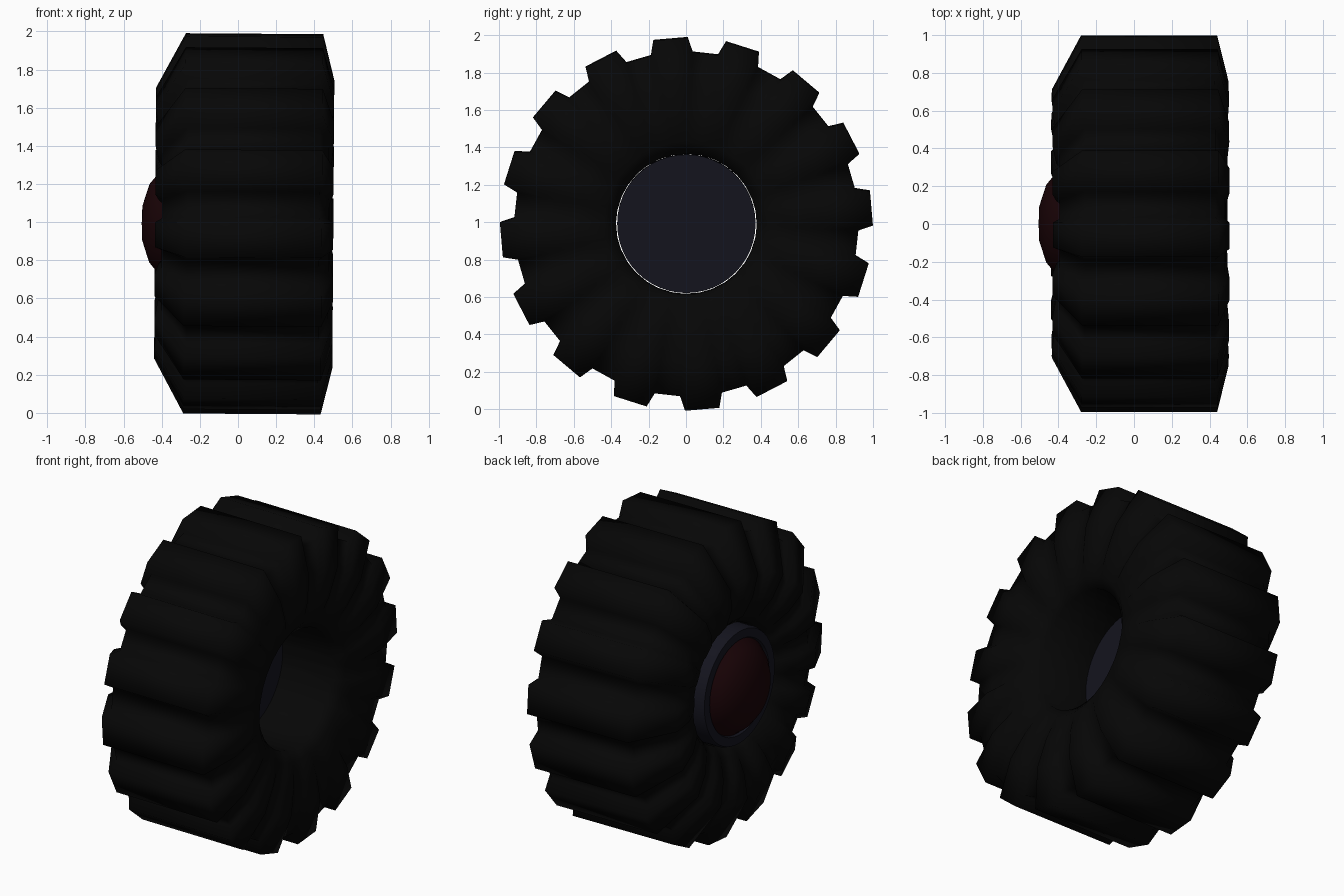
import bpy
import bmesh
from math import sin, cos, radians, tau

cube = bpy.data.objects.get("Cube")
if cube:
    bpy.data.objects.remove(cube, do_unlink=True)

CENTRE = (0, 0.002, 0.992)
TILT = radians(0.4)
LUGS = 16


def material(name, colour):
    mat = bpy.data.materials.new(name)
    mat.use_nodes = True
    mat.diffuse_color = (*colour, 1)
    bsdf = mat.node_tree.nodes["Principled BSDF"]
    bsdf.inputs["Base Color"].default_value = (*colour, 1)
    bsdf.inputs["Roughness"].default_value = 0.8
    return mat


def lathe(name, rings, mat, closed=False, smooth_angle=None):
    """Skin rings of (x, radius, angle) points around the x axis."""
    bm = bmesh.new()
    rows = []
    for ring in rings:
        if ring[0][1] == 0:
            rows.append([bm.verts.new((ring[0][0], 0, 0))] * len(ring))
        else:
            rows.append([bm.verts.new((x, r * cos(a), r * sin(a))) for x, r, a in ring])
    pairs = list(zip(rows, rows[1:]))
    if closed:
        pairs.append((rows[-1], rows[0]))
    for low, high in pairs:
        for i in range(len(low)):
            j = (i + 1) % len(low)
            corners = list(dict.fromkeys((low[i], low[j], high[j], high[i])))
            bm.faces.new(corners)
    bmesh.ops.recalc_face_normals(bm, faces=bm.faces)
    mesh = bpy.data.meshes.new(name)
    bm.to_mesh(mesh)
    bm.free()
    obj = bpy.data.objects.new(name, mesh)
    bpy.context.collection.objects.link(obj)
    obj.location = CENTRE
    obj.rotation_euler.y = TILT
    mesh.materials.append(mat)
    bpy.ops.object.select_all(action='DESELECT')
    obj.select_set(True)
    bpy.context.view_layer.objects.active = obj
    if smooth_angle:
        bpy.ops.object.shade_smooth_by_angle(angle=radians(smooth_angle))
    else:
        bpy.ops.object.shade_smooth()


def round_rings(profile, sides=48):
    return [[(x, r, tau * i / sides) for i in range(sides)] for x, r in profile]


rubber = material("rubber", (0.002, 0.002, 0.002))
rim_paint = material("rim_paint", (0.007, 0.007, 0.013))
cap_paint = material("cap_paint", (0.010, 0.001, 0.002))

# Tyre: lug and groove cross-sections, merging towards the bore
lug = [(-0.30, 0.376), (-0.36, 0.43), (-0.415, 0.56), (-0.435, 0.71), (-0.28, 0.997),
       (0.44, 0.997), (0.5, 0.755), (0.49, 0.58), (0.46, 0.44), (0.41, 0.376)]
groove = [(-0.30, 0.376), (-0.355, 0.43), (-0.395, 0.56), (-0.40, 0.68), (-0.265, 0.92),
          (0.425, 0.92), (0.475, 0.74), (0.48, 0.58), (0.46, 0.44), (0.41, 0.376)]

tyre_rings = []
for top, base in zip(lug, groove):
    ring = []
    for k in range(LUGS):
        middle = 4.9 + 360 / LUGS * k
        for (x, r), offset in ((base, -7), (top, -5.3), (top, 5.3), (base, 7)):
            ring.append((x, r, radians(middle + offset)))
    tyre_rings.append(ring)
lathe("tyre", tyre_rings, rubber, closed=True)

# Rim: flat inner disc, barrel and raised outer lip
rim_profile = [(0.06, 0), (0.06, 0.37), (-0.36, 0.37), (-0.385, 0.36),
               (-0.385, 0.305), (-0.36, 0.295), (-0.35, 0)]
lathe("rim", round_rings(rim_profile), rim_paint, smooth_angle=35)

# Domed hub cap
cap_profile = [(-0.365, 0.302), (-0.42, 0.26), (-0.465, 0.205), (-0.502, 0.09), (-0.505, 0)]
lathe("hub_cap", round_rings(cap_profile), cap_paint)
